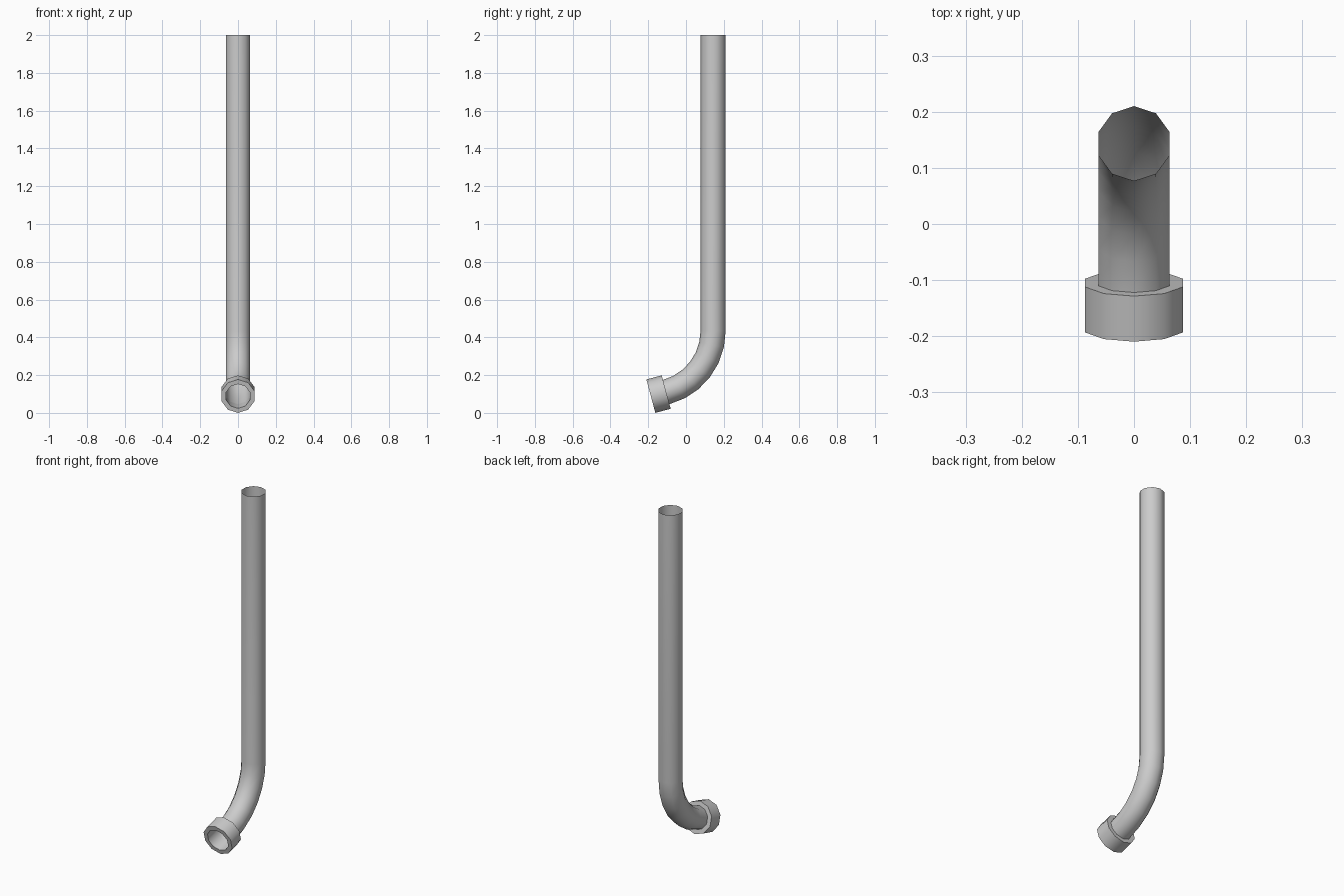
import bpy, bmesh
from math import sin, cos, tan, pi, radians

if "Cube" in bpy.data.objects:
    bpy.data.objects.remove(bpy.data.objects["Cube"])

SIDES = 10
TILT = radians(15)           # outlet axis rises 15 degrees towards +y
R_PIPE, R_COLLAR = 0.0665, 0.0915
Y_PIPE = 0.1435
FRONT = (-0.186, 0.0885)     # centre of outlet mouth (y, z)
LENGTH = 0.084


def ring(bm, y, z, ang, r):
    # Decagon across an axis that is raised by ang in the yz plane
    return [bm.verts.new((r * sin(a), y - sin(ang) * r * cos(a), z + cos(ang) * r * cos(a)))
            for a in (2 * pi * i / SIDES for i in range(SIDES))]


def loft(name, stations, closed=False):
    bm = bmesh.new()
    rings = [ring(bm, *s) for s in stations]
    if closed:
        rings.append(rings[0])
    for a, b in zip(rings, rings[1:]):
        for i in range(SIDES):
            j = (i + 1) % SIDES
            bm.faces.new((a[i], a[j], b[j], b[i]))
    bmesh.ops.recalc_face_normals(bm, faces=bm.faces)
    me = bpy.data.meshes.new(name)
    bm.to_mesh(me)
    bm.free()
    ob = bpy.data.objects.new(name, me)
    bpy.context.collection.objects.link(ob)
    bpy.ops.object.select_all(action='DESELECT')
    ob.select_set(True)
    bpy.context.view_layer.objects.active = ob
    bpy.ops.object.shade_smooth_by_angle(angle=radians(40))
    return ob


back = (FRONT[0] + LENGTH * cos(TILT), FRONT[1] + LENGTH * sin(TILT))

# Pipe: circular bend from the collar up into the straight downpipe
tangent = (Y_PIPE - back[0]) / cos(TILT)
bend_r = tangent / tan((pi / 2 - TILT) / 2)
cy = back[0] - bend_r * sin(TILT)
cy, cz = Y_PIPE - bend_r, back[1] + bend_r * cos(TILT)
STEPS = 6
path = []
for k in range(STEPS + 1):
    a = TILT + (pi / 2 - TILT) * k / STEPS
    path.append((cy + bend_r * sin(a), cz - bend_r * cos(a), a, R_PIPE))
path.append((Y_PIPE, 2.0, pi / 2, R_PIPE))
loft("drain_pipe", path)

# Thick collar around the outlet
loft("outlet_collar", [
    (*FRONT, TILT, R_PIPE), (*FRONT, TILT, R_COLLAR),
    (*back, TILT, R_COLLAR), (*back, TILT, R_PIPE)], closed=True)
